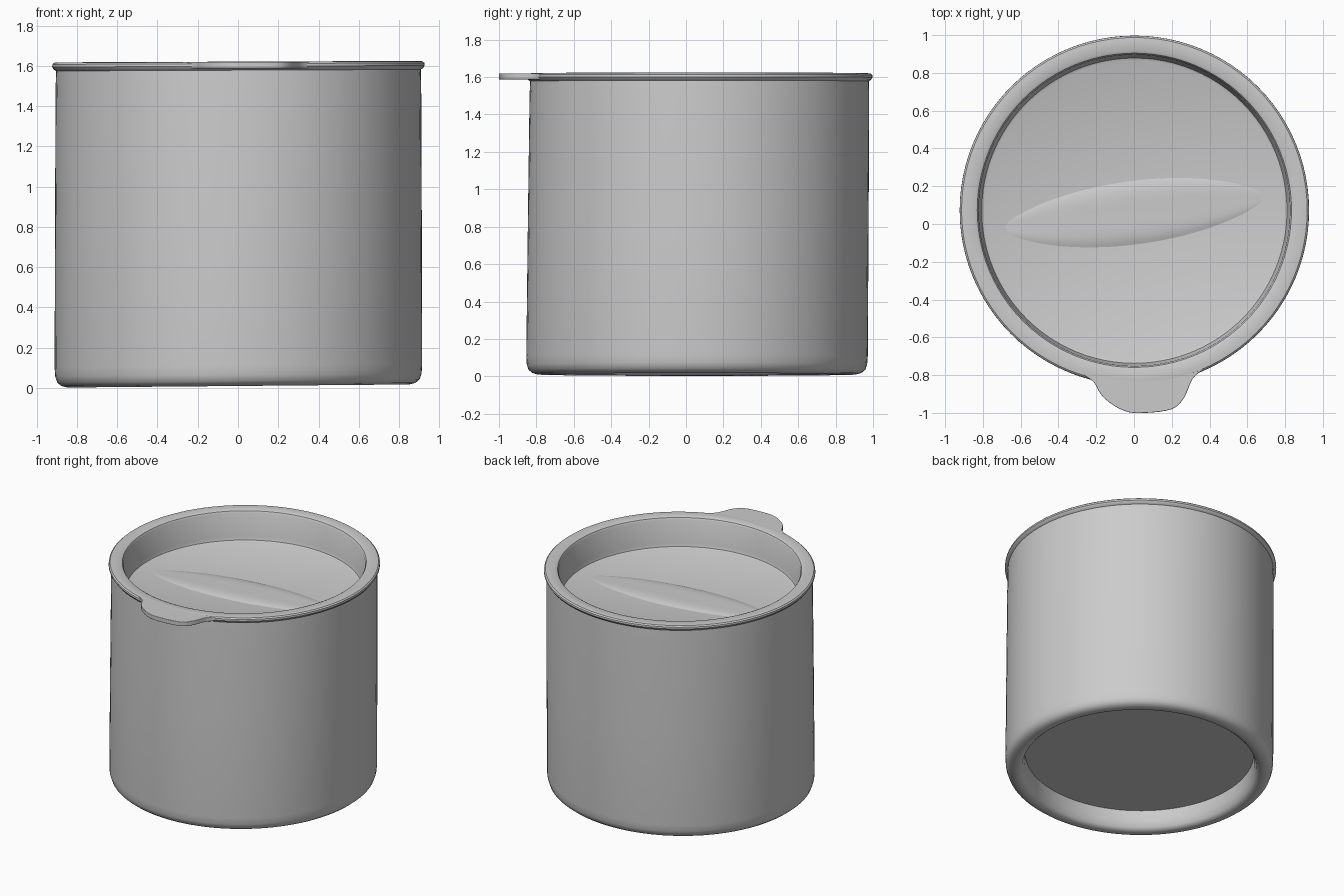
import bpy, bmesh, math
from mathutils import Vector

if "Cube" in bpy.data.objects:
    bpy.data.objects.remove(bpy.data.objects["Cube"])

SEGMENTS = 96
FLOOR = 1.40            # height of the sunken lid floor


def settle(p, tilt):
    """Move a point into place: offset from the axis, slight lean."""
    return Vector((p[0] + 0.002, p[1] + 0.058 + 0.009 * p[2], p[2] + tilt * p[0]))


def finish(name, bm, angle=35):
    bmesh.ops.recalc_face_normals(bm, faces=bm.faces)
    mesh = bpy.data.meshes.new(name)
    bm.to_mesh(mesh)
    bm.free()
    obj = bpy.data.objects.new(name, mesh)
    bpy.context.collection.objects.link(obj)
    bpy.ops.object.select_all(action='DESELECT')
    obj.select_set(True)
    bpy.context.view_layer.objects.active = obj
    bpy.ops.object.shade_smooth_by_angle(angle=math.radians(angle))
    return obj


def lathe(name, profile, tilt):
    """Spin (radius, z) points round z; a radius of 0 closes the end."""
    bm = bmesh.new()
    rings = []
    for r, z in profile:
        if r == 0:
            rings.append([bm.verts.new(settle((0, 0, z), tilt))] * SEGMENTS)
        else:
            angles = [2 * math.pi * i / SEGMENTS for i in range(SEGMENTS)]
            rings.append([bm.verts.new(settle((r * math.cos(a), r * math.sin(a), z), tilt))
                          for a in angles])
    for lower, upper in zip(rings, rings[1:]):
        for i in range(SEGMENTS):
            j = (i + 1) % SEGMENTS
            corners = dict.fromkeys((lower[i], lower[j], upper[j], upper[i]))
            bm.faces.new(list(corners))
    return finish(name, bm)


def smooth_path(points, steps=4):
    """Catmull-Rom curve through 2D points, first and last kept."""
    pts = [Vector(p) for p in points]
    pts = [pts[0]] + pts + [pts[-1]]
    out = []
    for a, b, c, d in zip(pts, pts[1:], pts[2:], pts[3:]):
        for k in range(steps):
            t = k / steps
            out.append(0.5 * (2 * b + (c - a) * t + (2 * a - 5 * b + 4 * c - d) * t ** 2
                              + (3 * b - a - 3 * c + d) * t ** 3))
    return out + [pts[-1]]


# Pot: recessed base, rounded foot ring, straight wall
lathe("pot_body", [
    (0, 0.15), (0.78, 0.15), (0.785, 0.08), (0.80, 0.03), (0.82, 0.013),
    (0.85, 0.010), (0.88, 0.018), (0.90, 0.035), (0.91, 0.065), (0.913, 0.11),
    (0.911, 0.8), (0.908, 1.5), (0.905, 1.595)], 0.009)

# Lid: thin rounded flange, sunken well with a flat floor
lathe("lid", [
    (0.905, 1.578), (0.917, 1.585), (0.925, 1.598), (0.924, 1.611),
    (0.915, 1.619), (0.895, 1.621), (0.845, 1.62), (0.832, 1.614),
    (0.824, 1.60), (0.815, FLOOR + 0.03), (0.808, FLOOR + 0.006),
    (0.795, FLOOR), (0, FLOOR)], 0.004)

# Pull tab at the front of the lid, running into the flange
outline = smooth_path([
    (-0.27, -0.80), (-0.215, -0.835), (-0.16, -0.92), (-0.05, -0.99),
    (0.06, -1.0), (0.20, -0.98), (0.265, -0.92), (0.31, -0.82), (0.37, -0.765)])
outline += [Vector(p) for p in ((0.2, -0.785), (0.05, -0.79), (-0.1, -0.79))]
bm = bmesh.new()
face = bm.faces.new([bm.verts.new((p.x, p.y, 1.588)) for p in outline])
top = bmesh.ops.extrude_face_region(bm, geom=[face])
bmesh.ops.translate(bm, vec=(0, 0, 0.032),
                    verts=[g for g in top["geom"] if isinstance(g, bmesh.types.BMVert)])
tab = finish("pull_tab", bm)
bevel = tab.modifiers.new("rounded_edge", 'BEVEL')
bevel.width = 0.01
bevel.segments = 3
bevel.limit_method = 'ANGLE'
bevel.angle_limit = math.radians(50)

# Grip: low leaf-shaped swelling across the lid floor, slightly dished
NU, NV = 48, 16
bm = bmesh.new()
grid = []
for i in range(NU + 1):
    u = -1 + 2 * i / NU
    row = []
    for j in range(NV + 1):
        v = -1 + 2 * j / NV
        width = 0.17 * math.sqrt(1 - u * u) ** 1.4 + 0.002
        height = 0.028 * (1 - u * u) * (1 - v * v) * (0.6 + 0.8 * v * v)
        x = 0.70 * u
        row.append(bm.verts.new((x, 0.06 + 0.12 * x + width * v,
                                 FLOOR - 0.001 + 0.004 * x + height)))
    grid.append(row)
for a, b in zip(grid, grid[1:]):
    for j in range(NV):
        bm.faces.new((a[j], b[j], b[j + 1], a[j + 1]))
finish("lid_grip", bm, 60)
